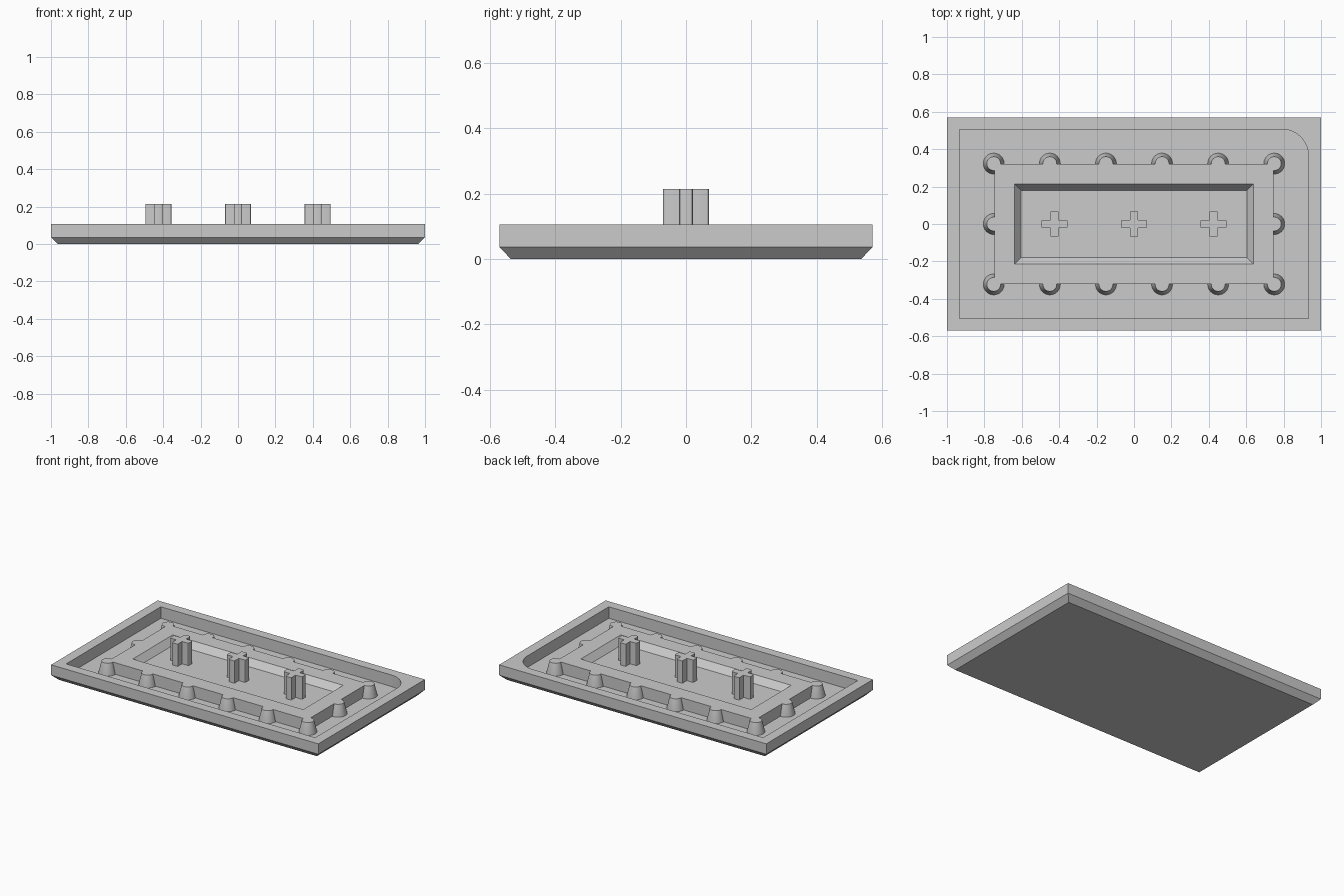
import bpy
import bmesh
from math import cos, sin, pi

if "Cube" in bpy.data.objects:
    bpy.data.objects.remove(bpy.data.objects["Cube"])

grey = bpy.data.materials.new("light grey")
grey.use_nodes = True
colour = (0.6, 0.6, 0.6, 1)
grey.diffuse_color = colour
grey.node_tree.nodes["Principled BSDF"].inputs["Base Color"].default_value = colour

TOP = 0.106     # rim and plateau height
FLOOR = 0.028   # channel floor
POCKET = 0.063  # pocket floor


def loft(name, rings):
    """Solid through stacked rings, each (list of xy points, z)."""
    bm = bmesh.new()
    loops = [[bm.verts.new((x, y, z)) for x, y in pts] for pts, z in rings]
    for low, high in zip(loops, loops[1:]):
        for i in range(len(low)):
            j = (i + 1) % len(low)
            bm.faces.new((low[i], low[j], high[j], high[i]))
    bm.faces.new(loops[0][::-1])
    bm.faces.new(loops[-1])
    bmesh.ops.recalc_face_normals(bm, faces=bm.faces)
    mesh = bpy.data.meshes.new(name)
    bm.to_mesh(mesh)
    bm.free()
    mesh.materials.append(grey)
    obj = bpy.data.objects.new(name, mesh)
    bpy.context.collection.objects.link(obj)
    return obj


def rect(x, y):
    return [(-x, -y), (x, -y), (x, y), (-x, y)]


def arc(cx, cy, r, start, end, steps):
    angles = [start + (end - start) * i / steps for i in range(steps + 1)]
    return [(cx + r * cos(a), cy + r * sin(a)) for a in angles]


def combine(target, other, operation):
    """Apply a boolean and remove the helper."""
    mod = target.modifiers.new("cut", "BOOLEAN")
    mod.operation = operation
    mod.solver = "EXACT"
    mod.object = other
    bpy.context.view_layer.objects.active = target
    bpy.ops.object.modifier_apply(modifier=mod.name)
    bpy.data.objects.remove(other)


def smooth(obj):
    bpy.ops.object.select_all(action="DESELECT")
    obj.select_set(True)
    bpy.context.view_layer.objects.active = obj
    bpy.ops.object.shade_smooth_by_angle(angle=pi / 6)


# Tray with chamfered underside and a recess with one rounded corner
tray = loft("tray", [(rect(0.965, 0.535), 0), (rect(1, 0.57), 0.036),
                     (rect(1, 0.57), TOP)])
rx, ry, rr = 0.932, 0.506, 0.14
outline = [(-rx, -ry), (rx, -ry)] + arc(rx - rr, ry - rr, rr, 0, pi / 2, 16) + [(-rx, ry)]
combine(tray, loft("recess", [(outline, FLOOR), (outline, TOP + 0.1)]), "DIFFERENCE")
smooth(tray)

# Raised plateau with tapered studs around its edge
px, py = 0.745, 0.32
base = FLOOR - 0.008
plateau = loft("plateau", [(rect(px, py), base), (rect(px, py), TOP)])
spots = [(-0.75 + 0.3 * i, side * 0.323) for i in range(6) for side in (-1, 1)]
spots += [(-0.75, 0), (0.75, 0)]
for x, y in spots:
    low = arc(x, y, 0.056, 0, 2 * pi, 32)[:-1]
    high = arc(x, y, 0.037, 0, 2 * pi, 32)[:-1]
    combine(plateau, loft("stud", [(low, base), (low, FLOOR), (high, TOP)]), "UNION")

# Sloped pocket in the plateau
slope = (TOP - POCKET)
run = 0.035
grow = 0.1 * run / slope
combine(plateau, loft("pocket", [
    (rect(0.603, 0.179), POCKET),
    (rect(0.603 + run + grow, 0.179 + run + grow), TOP + 0.1)]), "DIFFERENCE")
smooth(plateau)

# Cross posts with softened arm tips
a, w, r = 0.07, 0.022, 0.008
tip = arc(a - r, -w + r, r, -pi / 2, 0, 3) + arc(a - r, w - r, r, 0, pi / 2, 3) + [(w, w)]
cross = []
for k in range(4):
    c, s = round(cos(k * pi / 2)), round(sin(k * pi / 2))
    cross += [(x * c - y * s, x * s + y * c) for x, y in tip]
for name, cx in (("right_post", -0.425), ("middle_post", 0), ("left_post", 0.425)):
    pts = [(x + cx, y) for x, y in cross]
    smooth(loft(name, [(pts, POCKET - 0.006), (pts, 0.214)]))
